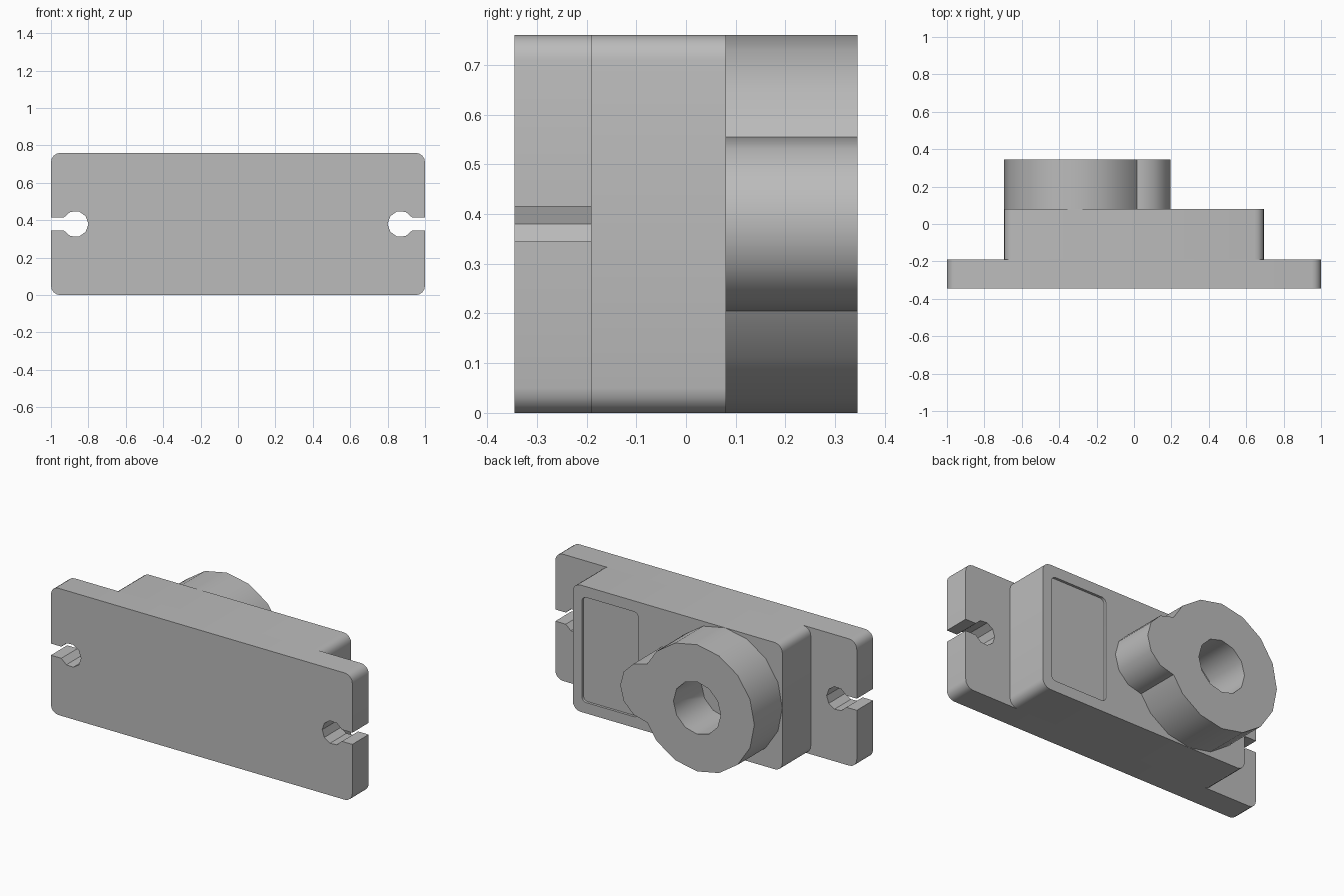
import bpy, bmesh
from math import cos, sin, pi, asin

cube = bpy.data.objects.get("Cube")
if cube:
    bpy.data.objects.remove(cube, do_unlink=True)

grey = bpy.data.materials.new("grey plastic")
grey.use_nodes = True
GREY = (0.5, 0.5, 0.5, 1)
grey.diffuse_color = GREY
grey.node_tree.nodes["Principled BSDF"].inputs["Base Color"].default_value = GREY

MID = 0.38            # height of the centre line
FRONT, FLANGE_BACK, BODY_BACK, TOP = -0.345, -0.19, 0.08, 0.345


def arc(cx, cz, r, start, end, steps):
    return [(cx + r * cos(start + (end - start) * i / steps),
             cz + r * sin(start + (end - start) * i / steps)) for i in range(steps + 1)]


def circle(cx, r, n):
    return arc(cx, MID, r, 0, 2 * pi, n)[:-1]


def rounded_rect(x0, x1, z0, z1, r):
    corners = [(x1 - r, z1 - r), (x0 + r, z1 - r), (x0 + r, z0 + r), (x1 - r, z0 + r)]
    return [p for k, (cx, cz) in enumerate(corners)
            for p in arc(cx, cz, r, k * pi / 2, (k + 1) * pi / 2, 4)]


def extrude(name, outline, y0, y1):
    """Prism with an outline in x and z, running from y0 to y1."""
    bm = bmesh.new()
    face = bm.faces.new([bm.verts.new((x, y0, z)) for x, z in outline])
    ret = bmesh.ops.extrude_face_region(bm, geom=[face])
    new = [v for v in ret["geom"] if isinstance(v, bmesh.types.BMVert)]
    bmesh.ops.translate(bm, verts=new, vec=(0, y1 - y0, 0))
    bmesh.ops.recalc_face_normals(bm, faces=bm.faces)
    mesh = bpy.data.meshes.new(name)
    bm.to_mesh(mesh)
    bm.free()
    mesh.materials.append(grey)
    obj = bpy.data.objects.new(name, mesh)
    bpy.context.collection.objects.link(obj)
    return obj


def select(obj):
    bpy.ops.object.select_all(action='DESELECT')
    obj.select_set(True)
    bpy.context.view_layer.objects.active = obj


def combine(obj, other, operation):
    mod = obj.modifiers.new(operation.title(), 'BOOLEAN')
    mod.operation, mod.object, mod.solver = operation, other, 'EXACT'
    select(obj)
    bpy.ops.object.modifier_apply(modifier=mod.name)
    bpy.data.objects.remove(other, do_unlink=True)


# Mounting flange: one half outline with a keyhole slot, turned to make the other half
SLOT, KEY_X, KEY_R = 0.035, 0.87, 0.07
a = asin(SLOT / KEY_R)
half = (arc(0.95, 0.05, 0.05, -pi / 2, 0, 4) + [(1, MID - SLOT)]
        + arc(KEY_X, MID, KEY_R, 2 * pi - a, a, 8)
        + [(1, MID + SLOT)] + arc(0.95, 0.71, 0.05, 0, pi / 2, 4))
flange = extrude("mounting_flange", half + [(-x, 2 * MID - z) for x, z in half],
                 FRONT, FLANGE_BACK)

# Body block with a shallow label recess in its back
body = extrude("body", rounded_rect(-0.695, 0.695, 0, 0.76, 0.05), FLANGE_BACK, BODY_BACK)
recess = extrude("recess_cutter", rounded_rect(0.26, 0.635, 0.065, 0.695, 0.03),
                 BODY_BACK - 0.015, BODY_BACK + 0.1)
combine(body, recess, 'DIFFERENCE')

# Gear housing: large and small bosses joined, with a bore for the shaft
housing = extrude("gear_housing", circle(-0.315, 0.38, 16), BODY_BACK, TOP)
combine(housing, extrude("small_boss", circle(0.02, 0.175, 12), BODY_BACK, TOP), 'UNION')
combine(housing, extrude("bore_cutter", circle(-0.315, 0.157, 12),
                         BODY_BACK - 0.1, TOP + 0.1), 'DIFFERENCE')

for obj in (flange, body, housing):
    select(obj)
    bpy.ops.object.shade_smooth_by_angle(angle=pi / 5)
